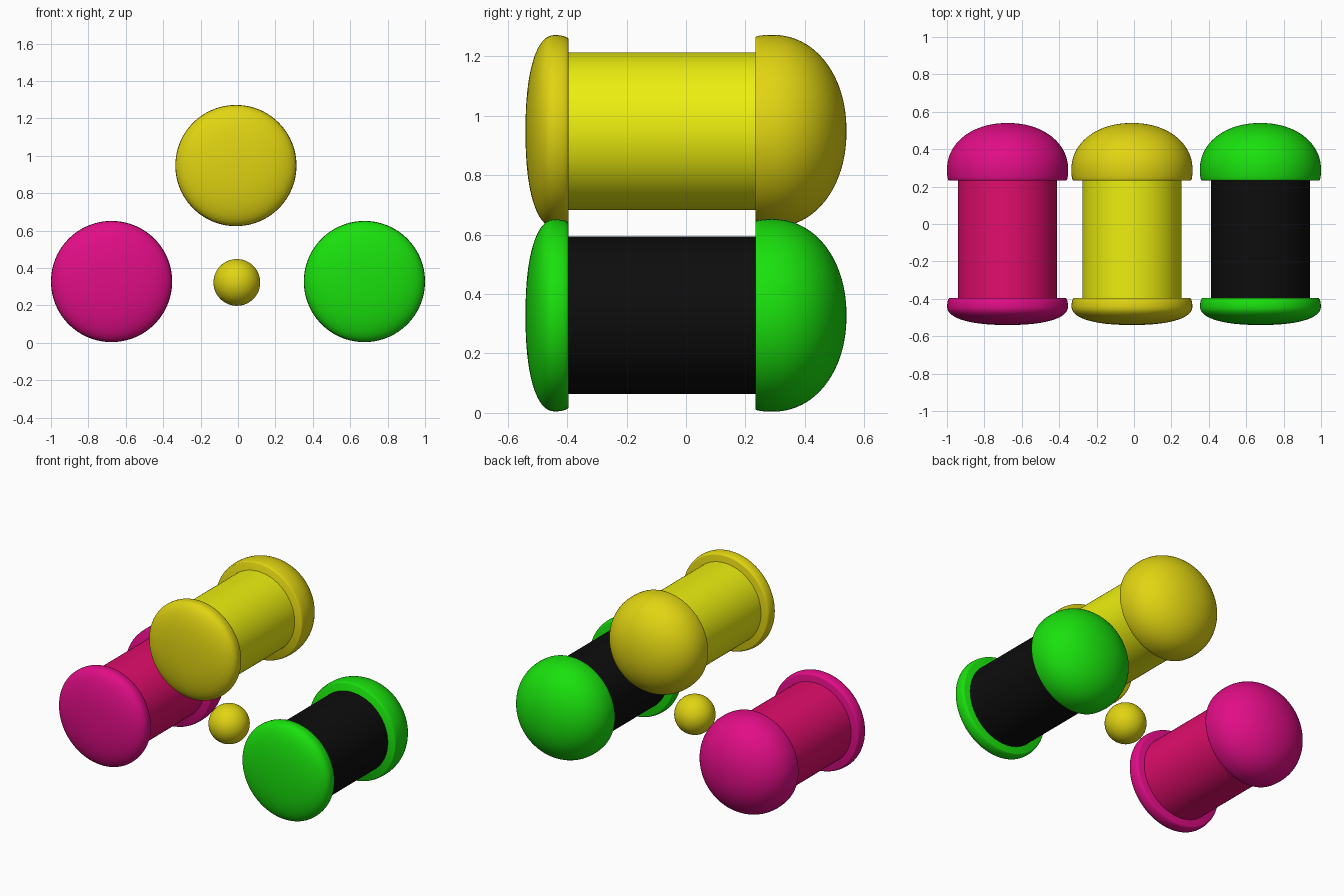
import bpy, bmesh, math

if "Cube" in bpy.data.objects:
    bpy.data.objects.remove(bpy.data.objects["Cube"])

SEGMENTS = 96


def material(name, rgb):
    mat = bpy.data.materials.new(name)
    mat.diffuse_color = (*rgb, 1)
    mat.use_nodes = True
    mat.node_tree.nodes["Principled BSDF"].inputs["Base Color"].default_value = mat.diffuse_color
    return mat


def finish(obj, mat):
    obj.data.materials.append(mat)
    bpy.ops.object.select_all(action='DESELECT')
    obj.select_set(True)
    bpy.context.view_layer.objects.active = obj
    bpy.ops.object.shade_smooth_by_angle(angle=math.radians(40))


def lathe(name, profile, x, z, mat):
    """Spin (radius, y) points around a y-parallel axis through (x, z)."""
    bm = bmesh.new()
    verts = [bm.verts.new((r, y, 0)) for r, y in profile]
    edges = [bm.edges.new(pair) for pair in zip(verts, verts[1:])]
    bmesh.ops.spin(bm, geom=verts + edges, cent=(0, 0, 0), axis=(0, 1, 0),
                   angle=math.tau, steps=SEGMENTS)
    bmesh.ops.remove_doubles(bm, verts=bm.verts, dist=1e-5)
    bmesh.ops.recalc_face_normals(bm, faces=bm.faces)
    mesh = bpy.data.meshes.new(name)
    bm.to_mesh(mesh)
    bm.free()
    obj = bpy.data.objects.new(name, mesh)
    obj.location = (x, 0, z)
    bpy.context.collection.objects.link(obj)
    finish(obj, mat)


def cap_profile(y_seat, y_rim, y_tip, r_seat, r_rim, power):
    """Flat seat, small rounded lip to the rim, then a curve to the tip."""
    points = [(0, y_seat)]
    for i in range(6):
        a = math.radians(90 * i / 6)
        points.append((r_seat + (r_rim - r_seat) * math.sin(a),
                       y_rim + (y_seat - y_rim) * math.cos(a)))
    for i in range(25):
        a = math.radians(90 * i / 24)
        c = max(math.cos(a), 0)
        points.append((r_rim * c ** (2 / power),
                       y_rim + (y_tip - y_rim) * math.sin(a) ** (2 / power)))
    return points


yellow = material("yellow", (0.75, 0.66, 0.006))
bright_yellow = material("bright_yellow", (0.84, 0.86, 0.005))
magenta = material("magenta", (0.75, 0.004, 0.24))
pink_red = material("pink_red", (0.75, 0.004, 0.15))
green = material("green", (0.01, 0.75, 0.004))
black = material("black", (0.004, 0.004, 0.004))

front_cap = cap_profile(-0.395, -0.44, -0.54, 0.308, 0.323, 2.3)
back_dome = cap_profile(0.233, 0.29, 0.54, 0.315, 0.324, 2.1)
body = [(0, -0.395), (0.265, -0.395), (0.265, 0.233), (0, 0.233)]

# Three capped barrels
for side, x, z, cap_mat, body_mat in (
        ("left", -0.676, 0.328, magenta, pink_red),
        ("top", -0.011, 0.948, yellow, bright_yellow),
        ("right", 0.676, 0.328, green, black)):
    lathe(side + "_body", body, x, z, body_mat)
    lathe(side + "_front_cap", front_cap, x, z, cap_mat)
    lathe(side + "_back_dome", back_dome, x, z, cap_mat)

# Small ball between the barrels
bpy.ops.mesh.primitive_uv_sphere_add(segments=48, ring_count=24, radius=0.125,
                                     location=(-0.006, -0.085, 0.323))
ball = bpy.context.object
ball.name = "centre_ball"
finish(ball, yellow)
